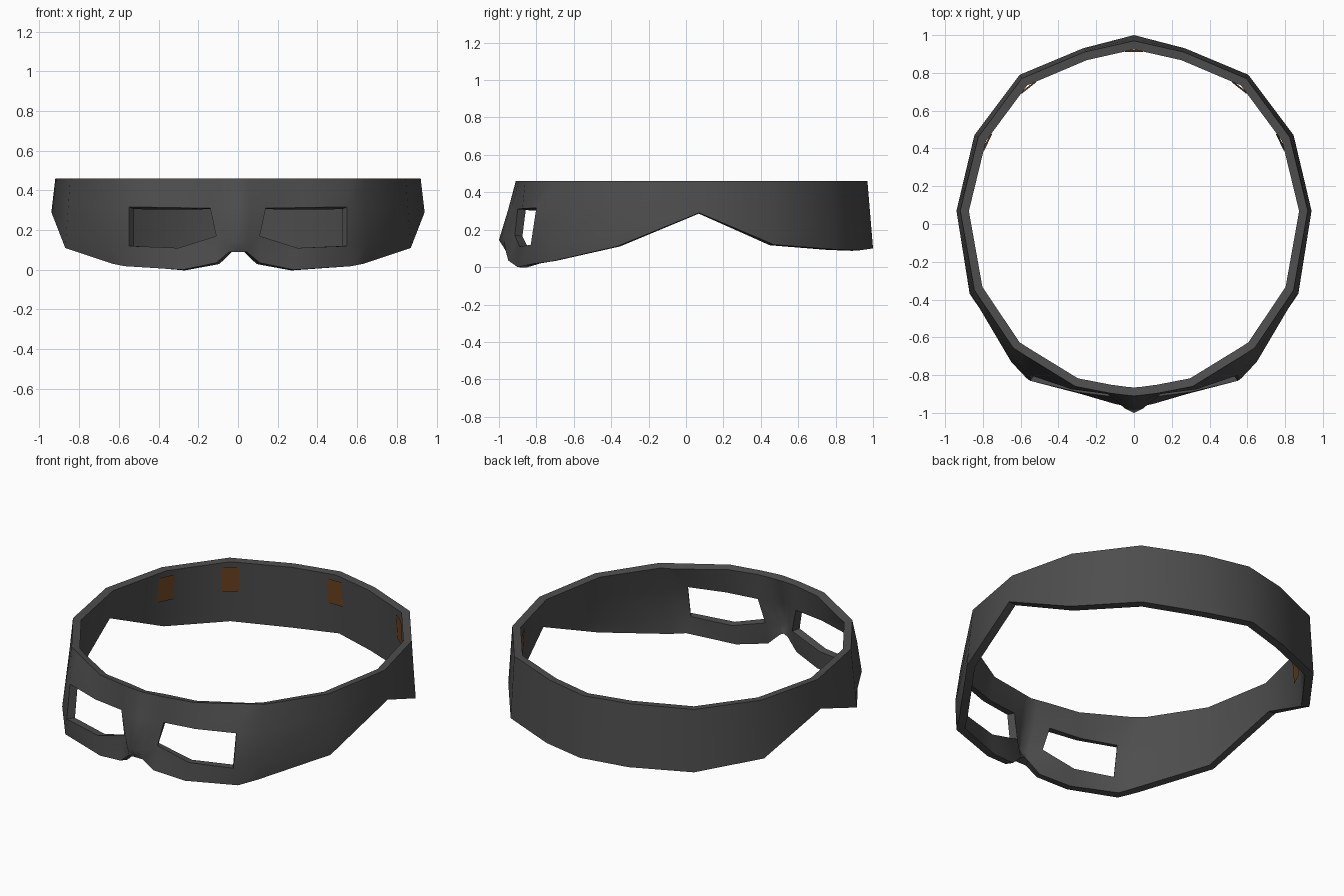
import bpy
import math
from mathutils import Vector

if "Cube" in bpy.data.objects:
    bpy.data.objects.remove(bpy.data.objects["Cube"])


def material(name, rgb):
    m = bpy.data.materials.new(name)
    m.diffuse_color = (*rgb, 1)
    m.use_nodes = True
    m.node_tree.nodes["Principled BSDF"].inputs["Base Color"].default_value = m.diffuse_color
    return m


def make_object(name, verts, faces, mat):
    me = bpy.data.meshes.new(name)
    me.from_pydata(verts, [], faces)
    me.materials.append(mat)
    ob = bpy.data.objects.new(name, me)
    bpy.context.collection.objects.link(ob)
    return ob


dark = material("dark_cloth", (0.075, 0.075, 0.075))
brown = material("brown_patch", (0.16, 0.06, 0.015))

TOP = 0.46

# Face columns: top, eye top, eye bottom, lower edge
columns = [
    [(0, -.91, TOP), (0, -.95, .31), (0, -1.0, .145), (0, -.965, .09)],
    [(.05, -.905, TOP), (.06, -.935, .31), (.05, -.975, .15), (.045, -.965, .09)],
    [(.13, -.895, TOP), (.14, -.90, .31), (.11, -.915, .17), (.11, -.95, .035)],
    [(.31, -.86, TOP), (.33, -.875, .313), (.30, -.89, .11), (.28, -.90, 0)],
    [(.57, -.70, TOP), (.55, -.80, .317), (.55, -.83, .12), (.57, -.815, .018)],
    [(.64, -.655, TOP), (.64, -.70, .315), (.65, -.73, .13), (.63, -.72, .03)],
]
# Side and back columns: top x, y, lower x, y, z
band = [
    (.845, -.35, .87, -.37, .11),
    (.92, .07, .94, .07, .29),
    (.825, .46, .845, .47, .12),
    (.595, .77, .605, .79, .095),
    (.265, .91, .27, .93, .09),
    (0, .97, 0, 1.0, .10),
]
for tx, ty, bx, by, bz in band:
    a, b = Vector((tx, ty, TOP)), Vector((bx, by, bz))
    columns.append([tuple(a.lerp(b, t)) for t in (0, .36, .8, 1)])

# Mask band with the two eye openings left open
verts = [p for col in columns for p in col]
faces = []
for i in range(len(columns) - 1):
    for r in range(3):
        if r == 1 and i in (2, 3):
            continue
        a, b = i * 4 + r, (i + 1) * 4 + r
        faces.append((a + 1, b + 1, b, a))
mask = make_object("mask_band", verts, faces, dark)
mirror = mask.modifiers.new("mirror", 'MIRROR')
mirror.use_clip = True
solid = mask.modifiers.new("thickness", 'SOLIDIFY')
solid.thickness = 0.045
solid.offset = -1
solid.use_even_offset = True

bpy.context.view_layer.objects.active = mask
mask.select_set(True)
bpy.ops.object.convert(target='MESH')
bpy.ops.object.shade_smooth_by_angle(angle=math.radians(40))


# Brown patches inside the back corners of the band
def on_column(i, z):
    if i >= len(columns):
        p = on_column(2 * len(columns) - 2 - i, z)
        return Vector((-p.x, p.y, z))
    a, b = Vector(columns[i][0]), Vector(columns[i][3])
    return a.lerp(b, (TOP - z) / (TOP - b.z))


last = len(columns) - 1
for n, i in enumerate((8, 9, last, last + 2, last + 3)):
    rows = []
    for z in (.28, .43):
        p = on_column(i, z)
        inward = Vector((-p.x, -p.y, 0)).normalized() * .052
        for j in (i - 1, i + 1):
            rows.append(p + (on_column(j, z) - p).normalized() * .05 + inward)
    make_object(f"inner_patch_{n + 1}", rows, [(0, 1, 3, 2)], brown)
